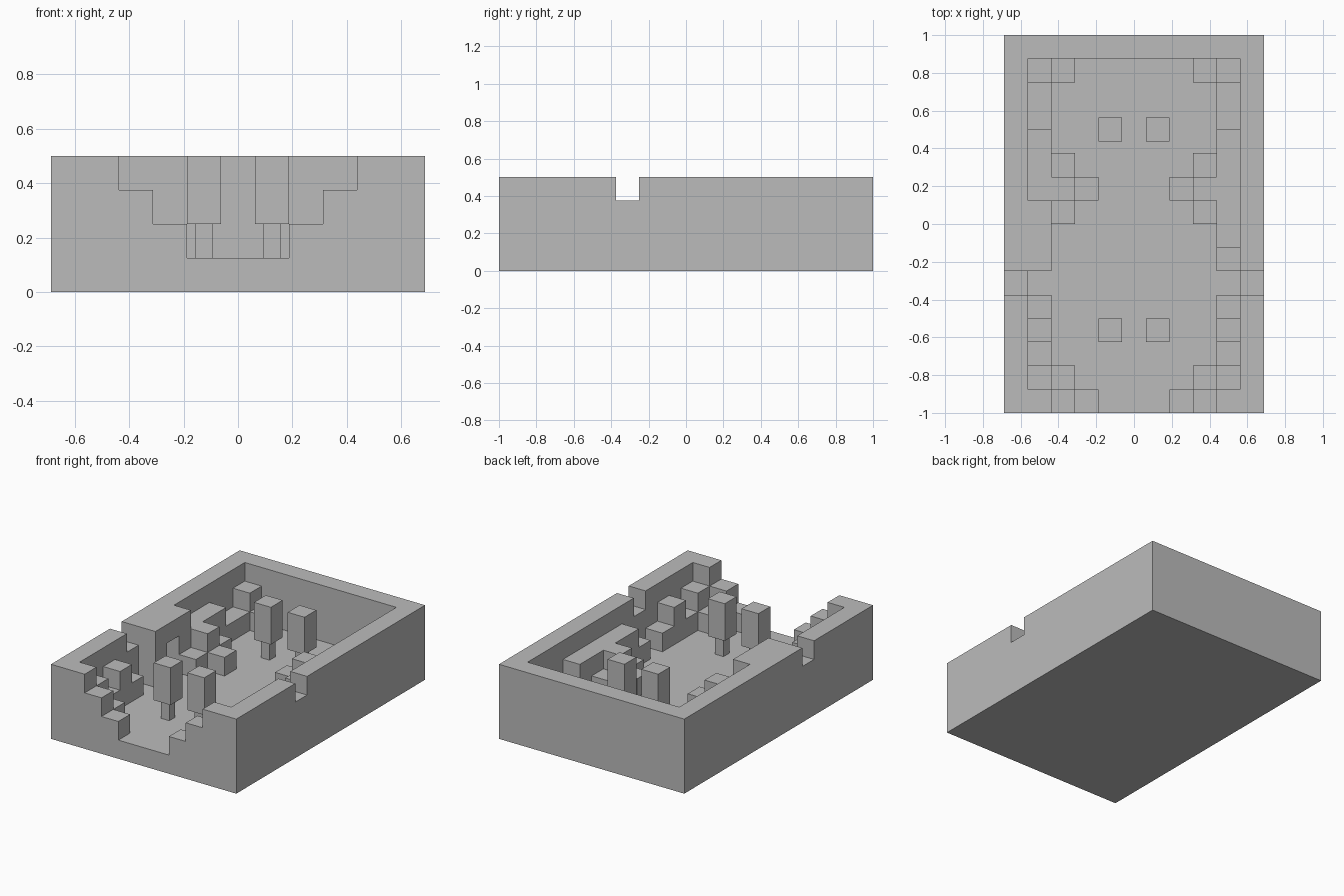
import bpy
import bmesh
from mathutils import Vector

cube = bpy.data.objects.get("Cube")
if cube:
    bpy.data.objects.remove(cube, do_unlink=True)

U = 0.125                 # size of one block
NX, NY = 11, 16           # footprint in blocks
ORIGIN = Vector((-NX * U / 2, -NY * U / 2, 0))

stone = bpy.data.materials.new("grey_stone")
stone.use_nodes = True
grey = (0.5, 0.5, 0.5, 1)
stone.diffuse_color = grey
stone.node_tree.nodes["Principled BSDF"].inputs["Base Color"].default_value = grey


def add_object(name, bm):
    mesh = bpy.data.meshes.new(name)
    bm.to_mesh(mesh)
    bm.free()
    mesh.materials.append(stone)
    obj = bpy.data.objects.new(name, mesh)
    bpy.context.collection.objects.link(obj)


def add_box(name, center, size):
    bm = bmesh.new()
    bmesh.ops.create_cube(bm, size=1)
    bmesh.ops.scale(bm, vec=size, verts=bm.verts)
    bmesh.ops.translate(bm, vec=center, verts=bm.verts)
    add_object(name, bm)


# Column heights in blocks, beginning with a plain floor
height = {(i, j): 1 for i in range(NX) for j in range(NY)}


def fill(i, j0, j1, h, mirror=True):
    for j in range(j0, j1 + 1):
        height[i, j] = h
        if mirror:
            height[NX - 1 - i, j] = h


# Outer walls with a side notch
fill(0, 0, 15, 4)
fill(0, 5, 5, 3)
for i in range(NX):
    height[i, 15] = 4

# Stepped front opening
for i, h in ((1, 4), (2, 3), (3, 2)):
    fill(i, 0, 0, h)

# Rubble along the side walls and in the corners
fill(1, 1, 4, 2)
fill(1, 12, 13, 2)
for j in (1, 3, 14):
    fill(1, j, j, 3)
for j in (1, 14):
    fill(2, j, j, 2)

# Broken cross walls
fill(1, 9, 11, 3)
fill(2, 8, 10, 2)
fill(2, 9, 9, 3)
fill(3, 9, 9, 2)

# Thick wall on one side, low ledge on the other
fill(1, 6, 8, 4, mirror=False)
fill(9, 7, 8, 3, mirror=False)
fill(9, 6, 6, 2, mirror=False)

solid = {(i, j, k) for (i, j), h in height.items() for k in range(h)}
# Doorway niche under the thick wall
solid -= {(1, 7, 1), (1, 7, 2)}

# Skin the blocks: a face wherever a block meets open air
bm = bmesh.new()
for cell in solid:
    for axis in range(3):
        for side in (0, 1):
            near = list(cell)
            near[axis] += 2 * side - 1
            if tuple(near) in solid:
                continue
            a, b = (axis + 1) % 3, (axis + 2) % 3
            corners = []
            for da, db in ((0, 0), (1, 0), (1, 1), (0, 1)):
                p = Vector(cell)
                p[axis] += side
                p[a] += da
                p[b] += db
                corners.append(bm.verts.new(ORIGIN + p * U))
            bm.faces.new(corners if side else corners[::-1])
bmesh.ops.remove_doubles(bm, verts=bm.verts, dist=0.001)
bmesh.ops.dissolve_limit(bm, angle_limit=0.01, verts=bm.verts, edges=bm.edges)
add_object("walls_and_floor", bm)

# Four pillars on narrow stems
for side, x in (("right", -U), ("left", U)):
    for end, y in (("front", -4.5 * U), ("back", 4 * U)):
        add_box(f"{end}_{side}_pillar", (x, y, 3 * U), (U, U, 2 * U))
        add_box(f"{end}_{side}_stem", (x, y, 1.5 * U), (U / 2, U / 2, U))
